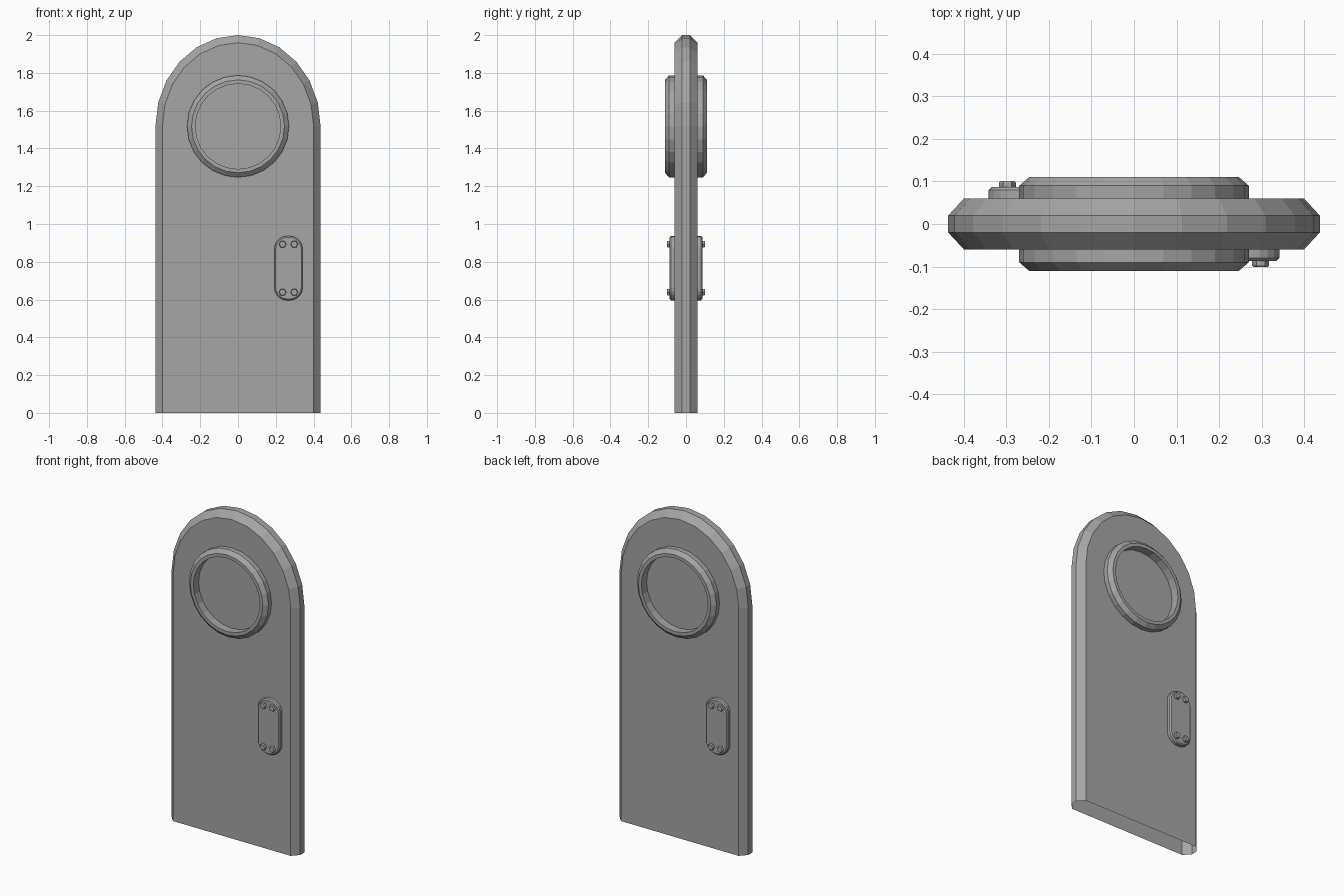
import bpy, bmesh
from math import sin, cos, pi

if "Cube" in bpy.data.objects:
    bpy.data.objects.remove(bpy.data.objects["Cube"], do_unlink=True)

grey = bpy.data.materials.new("door grey")
grey.use_nodes = True
colour = (0.38, 0.38, 0.38, 1)
grey.diffuse_color = colour
grey.node_tree.nodes["Principled BSDF"].inputs["Base Color"].default_value = colour


def loft(name, loops, closed=True, caps=True, wrap=False):
    """Skin a row of matching outlines, each given as (points in x-z, y)."""
    bm = bmesh.new()
    rows = [[bm.verts.new((x, y, z)) for x, z in pts] for pts, y in loops]
    pairs = list(zip(rows, rows[1:]))
    if wrap:
        pairs.append((rows[-1], rows[0]))
    n = len(rows[0])
    for a, b in pairs:
        for i in range(n if closed else n - 1):
            j = (i + 1) % n
            bm.faces.new((a[i], a[j], b[j], b[i]))
    if caps:
        bm.faces.new(rows[0])
        bm.faces.new(rows[-1])
    bmesh.ops.recalc_face_normals(bm, faces=bm.faces)
    mesh = bpy.data.meshes.new(name)
    bm.to_mesh(mesh)
    bm.free()
    mesh.materials.append(grey)
    obj = bpy.data.objects.new(name, mesh)
    bpy.context.collection.objects.link(obj)
    return obj


def arch(half_width, rise, steps=12):
    arc = [(half_width * cos(pi * i / steps), 1.52 + rise * sin(pi * i / steps))
           for i in range(steps + 1)]
    return [(half_width, 0)] + arc + [(-half_width, 0)]


def circle(cx, cz, r, sides):
    return [(cx + r * cos(2 * pi * i / sides), cz + r * sin(2 * pi * i / sides))
            for i in range(sides)]


def rounded_plate(cx, cz, w, h, r, steps=5):
    pts = []
    for q, (sx, sz) in enumerate([(1, 1), (-1, 1), (-1, -1), (1, -1)]):
        for i in range(steps + 1):
            a = pi / 2 * (q + i / steps)
            pts.append((cx + sx * (w - r) + r * cos(a), cz + sz * (h - r) + r * sin(a)))
    return pts


# Arched door slab with bevelled edges, open underneath
outer, inner = arch(0.437, 0.48), arch(0.40, 0.44)
loft("door_slab", [(inner, -0.06), (outer, -0.02), (outer, 0.02), (inner, 0.06)], closed=False)

HX, HZ = 0.267, 0.766
for side, turn in (("front", 0), ("back", pi)):
    parts = []
    # Round window frame
    profile = [(0.27, -0.06), (0.27, -0.09), (0.246, -0.111), (0.226, -0.111), (0.226, -0.06)]
    parts.append(loft(side + "_window_frame",
                      [(circle(0, 1.517, r, 24), y) for r, y in profile],
                      caps=False, wrap=True))
    # Handle plate
    edge = rounded_plate(HX, HZ, 0.075, 0.17, 0.068)
    face = rounded_plate(HX, HZ, 0.068, 0.163, 0.061)
    parts.append(loft(side + "_handle_plate", [(edge, -0.058), (edge, -0.08), (face, -0.087)]))
    # Hexagonal bolts
    for dx in (-0.031, 0.031):
        for dz in (-0.127, 0.127):
            head = [(circle(HX + dx, HZ + dz, r, 6), y)
                    for r, y in ((0.02, -0.085), (0.02, -0.097), (0.017, -0.101))]
            parts.append(loft(side + "_bolt", head))
    for part in parts:
        part.rotation_euler.z = turn
